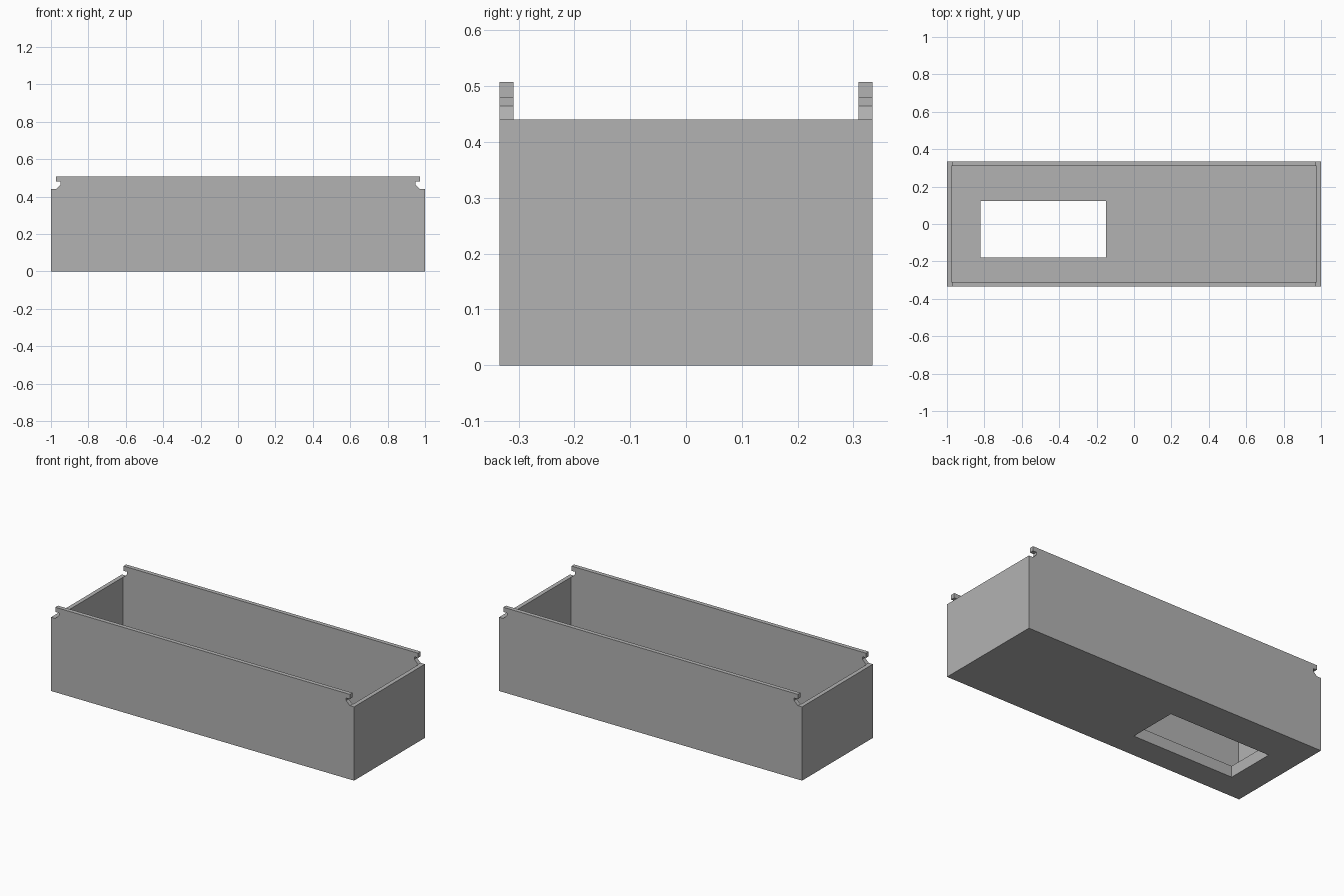
import bpy
import bmesh

if "Cube" in bpy.data.objects:
    bpy.data.objects.remove(bpy.data.objects["Cube"])

HALF_Y = 0.334      # half depth of the box
WALL = 0.025        # wall thickness
FLOOR = 0.067       # floor thickness

grey = bpy.data.materials.new("plain_grey")
grey.use_nodes = True
colour = (0.45, 0.45, 0.45, 1)
grey.diffuse_color = colour
grey.node_tree.nodes["Principled BSDF"].inputs["Base Color"].default_value = colour


def extrude_profile(name, points, y0, y1):
    """Solid made by sweeping an x-z outline from y0 to y1."""
    bm = bmesh.new()
    face = bm.faces.new([bm.verts.new((x, y0, z)) for x, z in points])
    swept = bmesh.ops.extrude_face_region(bm, geom=[face])["geom"]
    verts = [v for v in swept if isinstance(v, bmesh.types.BMVert)]
    bmesh.ops.translate(bm, verts=verts, vec=(0, y1 - y0, 0))
    bmesh.ops.recalc_face_normals(bm, faces=bm.faces)
    mesh = bpy.data.meshes.new(name)
    bm.to_mesh(mesh)
    bm.free()
    mesh.materials.append(grey)
    obj = bpy.data.objects.new(name, mesh)
    bpy.context.collection.objects.link(obj)
    return obj


def block(name, x0, x1, y0, y1, z0, z1):
    return extrude_profile(name, [(x0, z0), (x1, z0), (x1, z1), (x0, z1)], y0, y1)


def cut(target, cutter):
    mod = target.modifiers.new(cutter.name, "BOOLEAN")
    mod.operation = "DIFFERENCE"
    mod.solver = "EXACT"
    mod.object = cutter
    cutter.hide_render = True
    bpy.context.view_layer.objects.active = target
    bpy.ops.object.modifier_apply(modifier=mod.name)
    bpy.data.objects.remove(cutter)


# Outer body: the long sides rise into rails with an undercut notch at each end
right_edge = [(1, 0), (1, 0.44), (0.972, 0.44), (0.948, 0.464),
              (0.948, 0.479), (0.972, 0.479), (0.972, 0.507)]
outline = right_edge + [(-x, z) for x, z in reversed(right_edge)]
tray = extrude_profile("open_tray", outline, -HALF_Y, HALF_Y)

# Inner cavity, open at the top
inner_x, inner_y = 1 - WALL, HALF_Y - WALL
cut(tray, block("cavity", -inner_x, inner_x, -inner_y, inner_y, FLOOR, 0.7))

# Rectangular opening through the floor
cut(tray, block("floor_opening", -0.82, -0.15, -0.18, 0.122, -0.1, 0.2))
